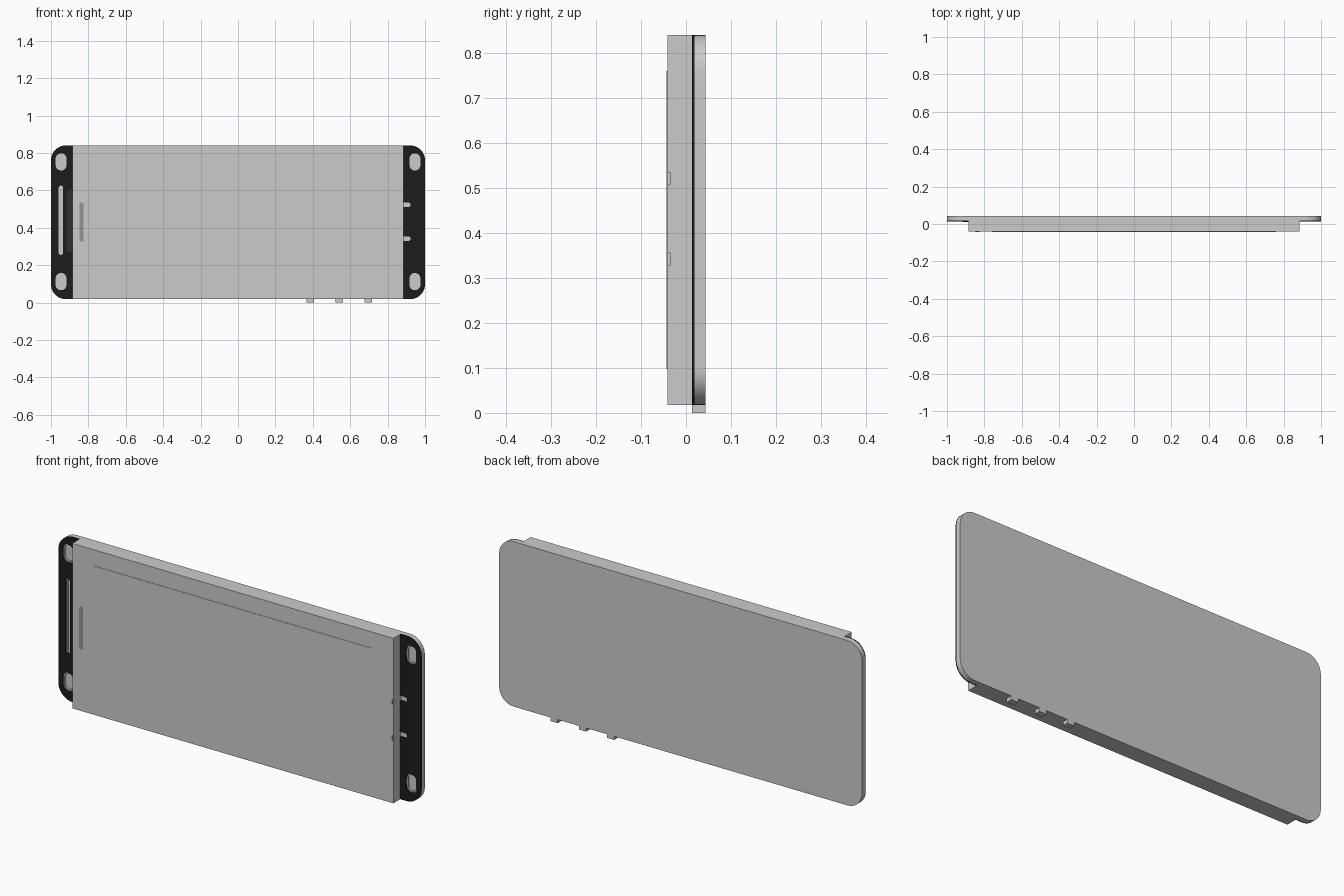
import bpy, bmesh, math

if "Cube" in bpy.data.objects:
    bpy.data.objects.remove(bpy.data.objects["Cube"])


def material(name, v):
    m = bpy.data.materials.new(name)
    m.diffuse_color = (v, v, v, 1)
    m.use_nodes = True
    m.node_tree.nodes["Principled BSDF"].inputs["Base Color"].default_value = m.diffuse_color
    return m


BLACK = material("black_mask", 0.012)
DARK = material("dark_film", 0.03)
GREY = material("sensor_grey", 0.3)


def rounded(x0, x1, z0, z1, radii, n=10):
    """Rounded rectangle; radii run bottom-left, bottom-right, top-right, top-left."""
    pts = []
    corners = [(x0, z0, 1, 1, 180), (x1, z0, -1, 1, 270),
               (x1, z1, -1, -1, 0), (x0, z1, 1, -1, 90)]
    for (x, z, sx, sz, a0), r in zip(corners, radii):
        if r == 0:
            pts.append((x, z))
            continue
        for i in range(n + 1):
            a = math.radians(a0 + 90 * i / n)
            pts.append((x + sx * r + r * math.cos(a), z + sz * r + r * math.sin(a)))
    return pts


def slot(cx, cz, w, h):
    r = min(w, h) / 2 * 0.98
    return rounded(cx - w / 2, cx + w / 2, cz - h / 2, cz + h / 2, [r] * 4)


def box(x0, x1, z0, z1):
    return rounded(x0, x1, z0, z1, [0] * 4)


def prism(name, profiles, y0, y1, mat=None):
    """One object made of x-z outlines extruded from y0 to y1."""
    bm = bmesh.new()
    for pts in profiles:
        a = [bm.verts.new((x, y0, z)) for x, z in pts]
        b = [bm.verts.new((x, y1, z)) for x, z in pts]
        bm.faces.new(a)
        bm.faces.new(b[::-1])
        for i in range(len(a)):
            j = (i + 1) % len(a)
            bm.faces.new((a[j], a[i], b[i], b[j]))
    bmesh.ops.recalc_face_normals(bm, faces=bm.faces)
    me = bpy.data.meshes.new(name)
    bm.to_mesh(me)
    bm.free()
    ob = bpy.data.objects.new(name, me)
    bpy.context.collection.objects.link(ob)
    if mat:
        me.materials.append(mat)
    return ob


def activate(ob):
    bpy.ops.object.select_all(action='DESELECT')
    ob.select_set(True)
    bpy.context.view_layer.objects.active = ob


def cut(ob, profiles, y0, y1):
    cutter = prism("cutter", profiles, y0, y1)
    cutter.hide_render = True
    mod = ob.modifiers.new("cut", 'BOOLEAN')
    mod.operation, mod.solver, mod.object = 'DIFFERENCE', 'EXACT', cutter
    activate(ob)
    bpy.ops.object.modifier_apply(modifier="cut")
    bpy.data.objects.remove(cutter)


def smooth(ob):
    activate(ob)
    bpy.ops.object.shade_smooth_by_angle(angle=math.radians(30))


Z0, Z1, R, EDGE = 0.018, 0.84, 0.08, 0.885
BACK, MID, FACE, FRONT = 0.043, 0.019, 0.013, -0.041

# Openings in the end flanges: corner holes, long slot, two small notches
holes = [(s * 0.946, z, 0.058, 0.092) for s in (-1, 1) for z in (0.112, 0.752)]
long_slot = (-0.947, 0.44, 0.025, 0.37)
notch_z = (0.342, 0.522)
notches = [(0.895, z, 0.056, 0.024) for z in notch_z]
openings = holes + [long_slot] + notches

# Back glass with shallow pockets behind the openings
glass = prism("back_glass", [rounded(-1, 1, Z0, Z1, [R] * 4)], MID, BACK)
cut(glass, [slot(x, z, w - 0.012, h - 0.012) for x, z, w, h in holes + [long_slot]],
    MID - 0.01, MID + 0.008)
smooth(glass)

# Black masks on the flanges
for name, x0, x1, radii in (("left_mask", -1, -EDGE, (R, 0, 0, R)),
                            ("right_mask", EDGE, 1, (0, R, R, 0))):
    mask = prism(name, [rounded(x0, x1, Z0, Z1, radii)], FACE, MID, BLACK)
    mine = [slot(*o) for o in openings if (o[0] < 0) == (x0 < 0)]
    cut(mask, mine, FACE - 0.01, MID + 0.01)
    smooth(mask)

# Main body with two tiny edge notches matching those in the flange
body = prism("main_body", [box(-EDGE, EDGE, Z0, Z1)], FRONT, MID)
cut(body, [box(EDGE - 0.006, EDGE + 0.02, z - 0.013, z + 0.013) for z in notch_z],
    FRONT - 0.01, FRONT + 0.006)

# Raised front panel
prism("front_panel", [box(-0.76, 0.76, 0.098, 0.76)], -0.043, FRONT)

# Slim sensor strip on the body and cable film on the left flange
smooth(prism("sensor_strip", [slot(-0.836, 0.43, 0.022, 0.21)],
             FRONT - 0.0008, FRONT, GREY))
prism("cable_film", [box(-0.918, -EDGE, 0.27, 0.605)], FACE - 0.001, FACE, DARK)

# Three side buttons along the lower edge
for i, x in enumerate((0.386, 0.541, 0.697)):
    prism(f"button_{i + 1}", [box(x - 0.02, x + 0.02, 0, Z0)], FACE, BACK)
